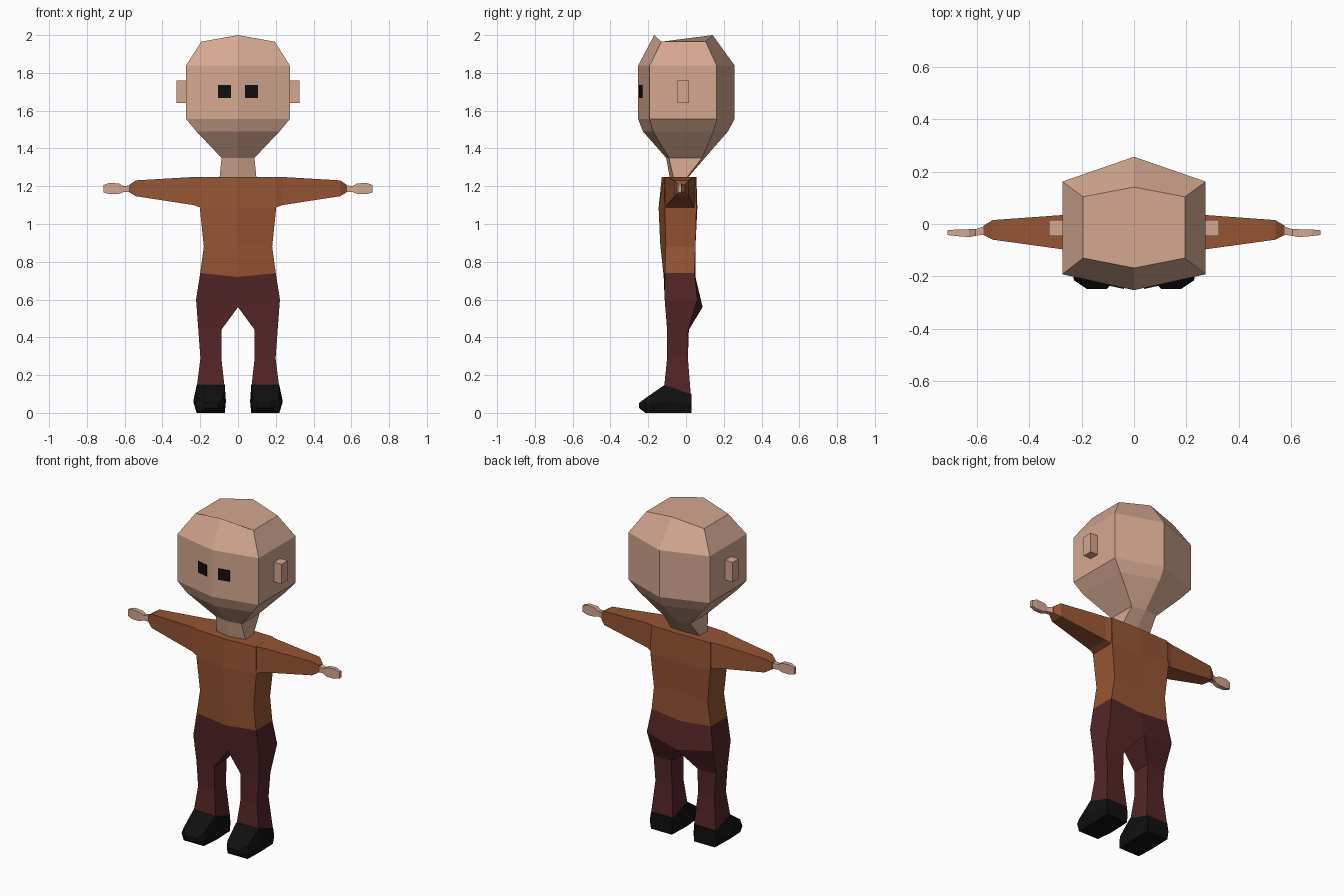
import bpy, bmesh
from mathutils import Vector


def colour(name, rgb):
    m = bpy.data.materials.new(name)
    m.diffuse_color = (*rgb, 1)
    return m


SKIN = colour("skin", (0.66, 0.39, 0.28))
SHIRT = colour("rust shirt", (0.305, 0.09, 0.034))
TROUSERS = colour("maroon trousers", (0.088, 0.018, 0.02))
BLACK = colour("black", (0.005, 0.005, 0.005))


def loft(name, rings, mat, mirror=False):
    """Skin a list of equal-length point rings, cap the ends, optionally mirror in x."""
    bm = bmesh.new()
    for s in ((1, -1) if mirror else (1,)):
        vs = [[bm.verts.new((s * x, y, z)) for x, y, z in r] for r in rings]
        n = len(vs[0])
        for a, b in zip(vs, vs[1:]):
            for i in range(n):
                j = (i + 1) % n
                bm.faces.new((a[i], a[j], b[j], b[i]))
        bm.faces.new(vs[0])
        bm.faces.new(vs[-1])
    # drop faces lying on the mirror plane, then weld the halves
    inner = [f for f in bm.faces if all(abs(v.co.x) < 1e-5 for v in f.verts)]
    bmesh.ops.delete(bm, geom=inner, context='FACES')
    bmesh.ops.remove_doubles(bm, verts=bm.verts, dist=1e-5)
    bmesh.ops.recalc_face_normals(bm, faces=bm.faces)
    me = bpy.data.meshes.new(name)
    bm.to_mesh(me)
    bm.free()
    me.materials.append(mat)
    ob = bpy.data.objects.new(name, me)
    bpy.context.collection.objects.link(ob)
    return ob


def hexring(w, z, zc, fc, fs, bs, bc):
    """Six-sided ring: half width, side and centre heights, front/back depths."""
    return [(0, fc, zc), (w, fs, z), (w, bs, z), (0, bc, zc), (-w, bs, z), (-w, fs, z)]


def xring(x, y0, y1, z0, z1):
    """Box section across an arm."""
    return [(x, y0, z0), (x, y1, z0), (x, y1, z1), (x, y0, z1)]


# head and neck
loft("head", [
    hexring(0.098, 1.24, 1.24, -0.085, -0.065, 0.0, 0.005),
    hexring(0.087, 1.35, 1.35, -0.105, -0.09, 0.085, 0.1),
    hexring(0.22, 1.49, 1.49, -0.228, -0.175, 0.145, 0.222),
    hexring(0.274, 1.555, 1.555, -0.253, -0.192, 0.162, 0.257),
    hexring(0.274, 1.84, 1.84, -0.253, -0.192, 0.162, 0.257),
    hexring(0.195, 1.965, 2.0, -0.168, -0.13, 0.104, 0.141)], SKIN)

# ears
loft("ears", [xring(x, -0.045, 0.015, 1.64, 1.76) for x in (0.26, 0.325)], SKIN, True)

# eyes: thin plates lying on the slanted face
def face_y(x):
    return -0.253 + 0.061 * x / 0.274

loft("eyes", [[(x, face_y(x) + d, z) for d, z in
               ((-0.004, 1.667), (0.003, 1.667), (0.003, 1.735), (-0.004, 1.735))]
              for x in (0.038, 0.106)], BLACK, True)

# shirt body
loft("shirt", [
    hexring(0.2, 0.74, 0.72, -0.118, -0.112, 0.045, 0.05),
    hexring(0.181, 0.88, 0.9, -0.137, -0.107, 0.05, 0.045),
    hexring(0.202, 1.085, 1.085, -0.145, -0.112, 0.055, 0.06),
    hexring(0.2, 1.25, 1.25, -0.128, -0.115, 0.05, 0.055)], SHIRT)

# sleeves
loft("sleeves", [
    xring(0.19, -0.112, 0.048, 1.083, 1.25),
    xring(0.235, -0.102, 0.037, 1.1, 1.249),
    xring(0.54, -0.06, 0.015, 1.147, 1.231),
    xring(0.575, -0.042, -0.006, 1.167, 1.208)], SHIRT, True)

# hands with narrow wrists
loft("hands", [
    xring(0.57, -0.04, -0.008, 1.168, 1.205),
    xring(0.605, -0.045, -0.02, 1.17, 1.2),
    xring(0.63, -0.05, -0.02, 1.16, 1.214),
    xring(0.68, -0.046, -0.021, 1.158, 1.218),
    xring(0.713, -0.042, -0.024, 1.167, 1.206)], SKIN, True)


def leg(xi, xo, zi, zo, fi, fo, bi, bo, drop=0):
    """Four-cornered leg section: inner/outer x, z, front y and back y."""
    return [(xi, fi, zi), (xo, fo, zo), (xo, bo, zo - drop), (xi, bi, zi - drop)]


# trousers
loft("trousers", [
    leg(0, 0.2, 0.72, 0.74, -0.118, -0.112, 0.05, 0.045),
    leg(0, 0.222, 0.56, 0.6, -0.1, -0.113, 0.088, 0.06),
    leg(0.088, 0.21, 0.44, 0.44, -0.1, -0.1, 0.015, 0.012),
    leg(0.088, 0.199, 0.29, 0.29, -0.1, -0.1, 0.01, 0.01),
    leg(0.072, 0.217, 0.145, 0.145, -0.115, -0.115, 0.025, 0.025, 0.045)], TROUSERS, True)


def shoe(y, xi, xo, z0, zm, z1, flare):
    """Six-sided shoe section that flares at mid height."""
    return [(xi, y, z0), (xo, y, z0), (xo + flare, y, zm),
            (xo, y, z1), (xi, y, z1), (xi - flare / 3, y, zm)]


# shoes
loft("shoes", [
    shoe(0.03, 0.075, 0.215, 0, 0.05, 0.1, 0.008),
    shoe(-0.115, 0.07, 0.219, 0, 0.06, 0.147, 0.018),
    shoe(-0.215, 0.08, 0.215, 0, 0.04, 0.078, 0.015),
    shoe(-0.248, 0.105, 0.175, 0.025, 0.04, 0.052, 0.005)], BLACK, True)
